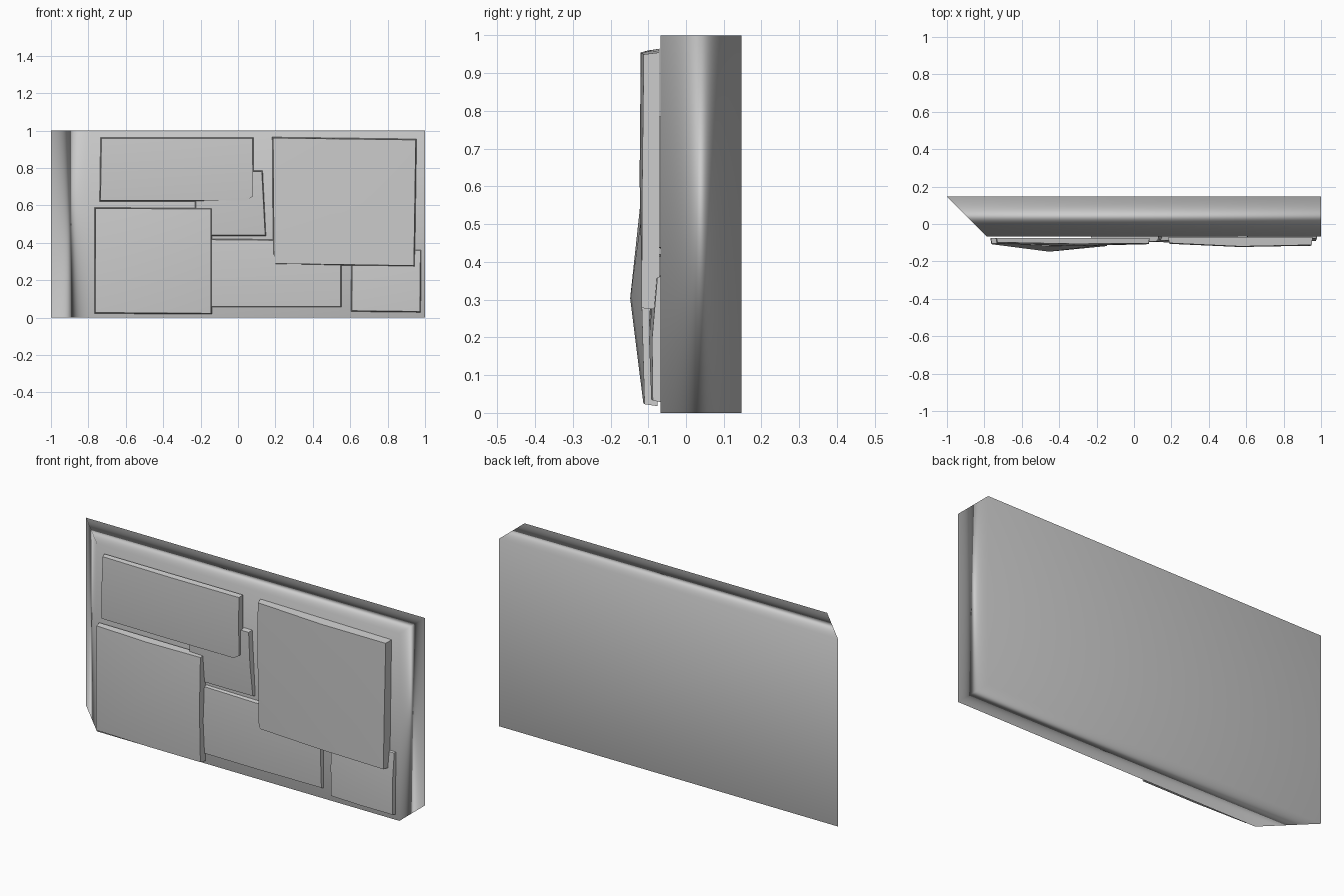
import bpy, bmesh, math
from mathutils import Vector

if "Cube" in bpy.data.objects:
    bpy.data.objects.remove(bpy.data.objects["Cube"])


def make_object(name, bm):
    bmesh.ops.recalc_face_normals(bm, faces=bm.faces)
    for f in bm.faces:
        f.smooth = True
    mesh = bpy.data.meshes.new(name)
    bm.to_mesh(mesh)
    bm.free()
    obj = bpy.data.objects.new(name, mesh)
    bpy.context.collection.objects.link(obj)
    return obj


def stone(name, corners, back, depths, clip=None):
    """Four-sided stone: corners (x, z) as BL, BR, TR, TL; 3x3 front depths, bottom row first."""
    bl, br, tr, tl = [Vector(c) for c in corners]
    centre = (bl + br + tr + tl) / 4
    bm = bmesh.new()
    front, rear = [], []
    for r in range(3):
        for c in range(3):
            u, v = c / 2, r / 2
            p = bl.lerp(br, u).lerp(tl.lerp(tr, u), v)
            rear.append(bm.verts.new((p.x, back, p.y)))
            # front rim is pulled in slightly so the sides taper
            q = p - Vector(((u - .5) * .01, (v - .5) * .01))
            front.append(bm.verts.new((q.x, depths[r * 3 + c], q.y)))
    for grid in (front, rear):
        for r in range(2):
            for c in range(2):
                i = r * 3 + c
                bm.faces.new([grid[j] for j in (i, i + 1, i + 4, i + 3)])
    rim = (0, 1, 2, 5, 8, 7, 6, 3)
    for i, j in zip(rim, rim[1:] + rim[:1]):
        bm.faces.new((front[i], front[j], rear[j], rear[i]))
    if clip:
        # chipped corner
        (px, pz), (nx, nz) = clip
        bmesh.ops.bisect_plane(bm, geom=bm.verts[:] + bm.edges[:] + bm.faces[:],
                               plane_co=(px, 0, pz), plane_no=(nx, 0, nz), clear_outer=True)
        bmesh.ops.holes_fill(bm, edges=[e for e in bm.edges if e.is_boundary])
    obj = make_object(name, bm)
    obj.data.set_sharp_from_angle(angle=math.radians(35))
    return obj


# Wall slab, mitred at the left end
bm = bmesh.new()
profile = [(-1, .147), (-.785, -.068), (1, -.068), (1, .147)]
base = bm.faces.new([bm.verts.new((x, y, 0)) for x, y in profile])
top = bmesh.ops.extrude_face_region(bm, geom=[base])["geom"]
bmesh.ops.translate(bm, verts=[v for v in top if isinstance(v, bmesh.types.BMVert)], vec=(0, 0, 1))
slab = make_object("wall_slab", bm)
slab.modifiers.new("weighted_normals", 'WEIGHTED_NORMAL')

# Raised stones on the front
stone("stone_top_left", [(-.74, .622), (.085, .622), (.083, .963), (-.735, .963)], -.076,
      [-.100, -.104, -.103, -.104, -.118, -.108, -.098, -.106, -.104],
      clip=((.04, .622), (.55, -.83)))
stone("stone_top_middle", [(-.23, .435), (.15, .437), (.132, .786), (-.23, .786)], -.066,
      [-.080, -.082, -.082, -.090, -.098, -.094, -.088, -.096, -.092])
stone("stone_large_right", [(.188, .284), (.945, .273), (.955, .955), (.183, .965)], -.070,
      [-.100, -.116, -.118, -.106, -.123, -.116, -.102, -.120, -.112])
stone("stone_bottom_left", [(-.768, .022), (-.14, .018), (-.14, .586), (-.766, .588)], -.076,
      [-.106, -.113, -.110, -.108, -.148, -.118, -.104, -.118, -.110])
stone("stone_bottom_middle", [(-.2, .055), (.553, .055), (.553, .415), (-.2, .422)], -.066,
      [-.080, -.084, -.080, -.090, -.098, -.088, -.082, -.088, -.082])
stone("stone_bottom_right", [(.605, .032), (.977, .028), (.98, .363), (.605, .365)], -.066,
      [-.088, -.092, -.088, -.090, -.098, -.090, -.080, -.084, -.076])
